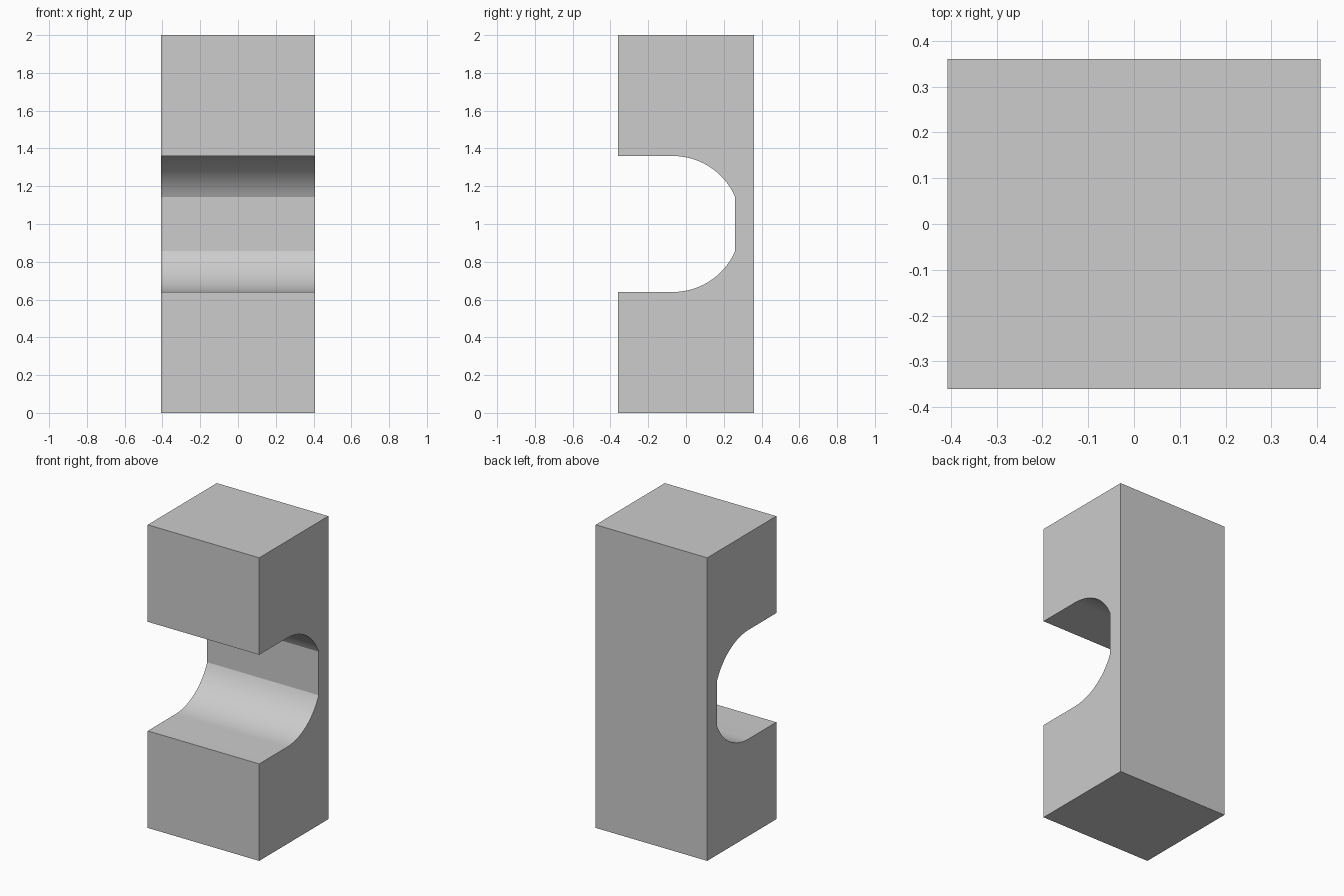
import bpy, bmesh, math

if "Cube" in bpy.data.objects:
    bpy.data.objects.remove(bpy.data.objects["Cube"])

HALF_W, HALF_D, HEIGHT = 0.407, 0.36, 2.0
ARC_Y, ARC_Z, ARC_R = -0.07, 1.0, 0.36   # circular throat of the notch
BACK_Y = 0.26                            # flat back wall of the notch
STEPS = 20

grey = bpy.data.materials.new("light grey")
grey.diffuse_color = (0.604, 0.604, 0.604, 1)
grey.use_nodes = True
grey.node_tree.nodes["Principled BSDF"].inputs["Base Color"].default_value = grey.diffuse_color

# Side profile (y, z): block outline with a rounded, flat-backed notch
end = math.acos((BACK_Y - ARC_Y) / ARC_R)
upper = []
for i in range(STEPS + 1):
    a = math.pi / 2 + (end - math.pi / 2) * i / STEPS
    upper.append((ARC_Y + ARC_R * math.cos(a), ARC_Z + ARC_R * math.sin(a)))
lower = [(y, 2 * ARC_Z - z) for y, z in reversed(upper)]
profile = [(-HALF_D, 0), (HALF_D, 0), (HALF_D, HEIGHT), (-HALF_D, HEIGHT),
           (-HALF_D, ARC_Z + ARC_R)] + upper + lower + [(-HALF_D, ARC_Z - ARC_R)]

# Extrude the profile across the width
bm = bmesh.new()
face = bm.faces.new([bm.verts.new((-HALF_W, y, z)) for y, z in profile])
ext = bmesh.ops.extrude_face_region(bm, geom=[face], use_keep_orig=True)
verts = [g for g in ext["geom"] if isinstance(g, bmesh.types.BMVert)]
bmesh.ops.translate(bm, verts=verts, vec=(2 * HALF_W, 0, 0))
bmesh.ops.recalc_face_normals(bm, faces=bm.faces)
mesh = bpy.data.meshes.new("notched_block")
bm.to_mesh(mesh)
bm.free()
mesh.materials.append(grey)

block = bpy.data.objects.new("notched_block", mesh)
bpy.context.collection.objects.link(block)
bpy.context.view_layer.objects.active = block
block.select_set(True)
bpy.ops.object.shade_smooth_by_angle(angle=math.radians(20))
